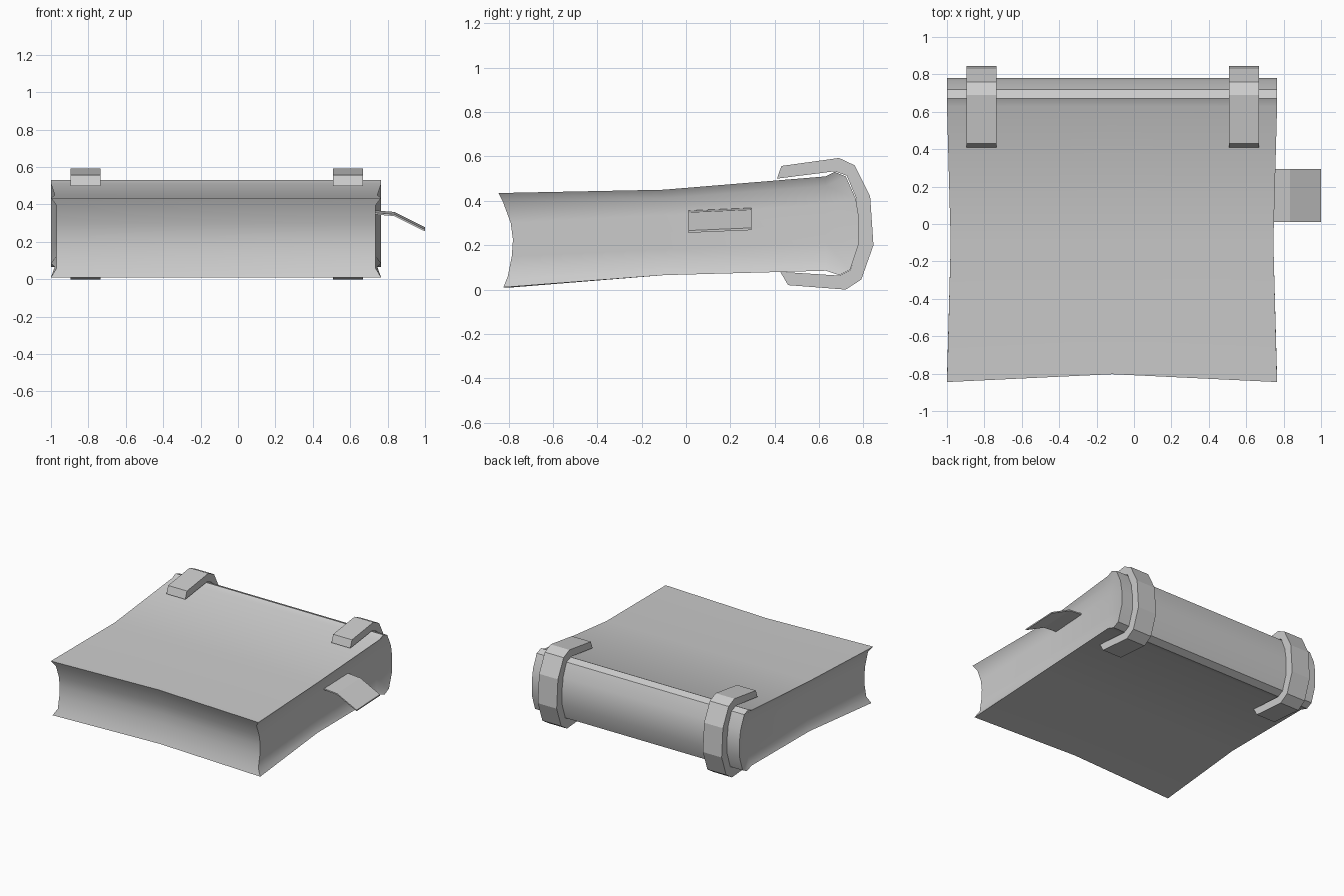
import bpy, bmesh, math

if "Cube" in bpy.data.objects:
    bpy.data.objects.remove(bpy.data.objects["Cube"])

def make_object(name, bm, smooth=None):
    bmesh.ops.recalc_face_normals(bm, faces=bm.faces)
    mesh = bpy.data.meshes.new(name)
    bm.to_mesh(mesh)
    bm.free()
    ob = bpy.data.objects.new(name, mesh)
    bpy.context.collection.objects.link(ob)
    if smooth:
        bpy.ops.object.select_all(action='DESELECT')
        ob.select_set(True)
        bpy.context.view_layer.objects.active = ob
        bpy.ops.object.shade_smooth_by_angle(angle=math.radians(smooth))
    return ob

def extrude_x(name, profile, x0, x1):
    """Solid from a closed YZ profile."""
    bm = bmesh.new()
    face = bm.faces.new([bm.verts.new((x0, y, z)) for y, z in profile])
    new = bmesh.ops.extrude_face_region(bm, geom=[face])['geom']
    bmesh.ops.translate(bm, vec=(x1 - x0, 0, 0),
                        verts=[v for v in new if isinstance(v, bmesh.types.BMVert)])
    return make_object(name, bm)

# Book: YZ columns from fore edge to spine, each running top to bottom
CX, HALF, N = -0.1175, 0.8825, 7
def straight(y, top, bottom):
    fr = (0, .1, .3, .5, .7, .9, 1)
    return [(y, top + (bottom - top) * f) for f in fr]

fore = [(-.845, .435), (-.825, .395), (-.79, .30), (-.78, .225), (-.785, .15), (-.803, .06), (-.823, .01)]
spine = [(.67, .53), (.72, .51), (.765, .41), (.78, .32), (.78, .21), (.74, .09), (.69, .065)]
columns = [  # (points, inset at the cover edges, inset of the page side)
    (fore, 0, .03),
    (straight(-.10, .45, .065), .02, .045),
    (straight(.63, .51, .085), 0, .03),
    (spine, 0, 0),
]
bm = bmesh.new()
grid = {}
for c, (pts, edge, mid) in enumerate(columns):
    for i, (y, z) in enumerate(pts):
        w = HALF - (edge if i in (0, N - 1) else mid)
        for s in (-1, 0, 1):
            if s == 0 and c in (1, 2) and 0 < i < N - 1:
                continue
            bow = .042 if s == 0 and c == 0 else 0
            grid[c, i, s] = bm.verts.new((CX + s * w, y + bow, z))

def quad(*keys):
    bm.faces.new([grid[k] for k in keys])

for c in range(3):
    for s in (-1, 1):
        for i in range(N - 1):          # page sides
            quad((c, i, s), (c, i + 1, s), (c + 1, i + 1, s), (c + 1, i, s))
        for i in (0, N - 1):            # covers
            quad((c, i, 0), (c, i, s), (c + 1, i, s), (c + 1, i, 0))
for c in (0, 3):                        # fore edge and spine
    for s in (-1, 1):
        for i in range(N - 1):
            quad((c, i, 0), (c, i, s), (c, i + 1, s), (c, i + 1, 0))
make_object("book_body", bm, 42)

# Spine clasps
outer = [(.41, .50), (.43, .557), (.69, .593), (.76, .56), (.83, .42),
         (.845, .20), (.79, .045), (.72, 0), (.46, .02), (.425, .08)]
inner = [(.69, .063), (.74, .088), (.78, .21), (.768, .41), (.725, .513), (.67, .533)]
for name, x in (("left_spine_clasp", -.895), ("right_spine_clasp", .508)):
    extrude_x(name, outer + inner, x, x + .16)

# Bookmark: thin bent strip out of the right page side
bm = bmesh.new()
path = [(.70, .350), (.735, .350), (.835, .342), (1.0, .260)]
rings = []
for x, z in path:
    ring = [(0.012, 0), (.295, .012), (.295, .022), (.012, .010)]
    rings.append([bm.verts.new((x, y, z + dz - .004)) for y, dz in ring])
for a, b in zip(rings, rings[1:]):
    for k in range(4):
        bm.faces.new((a[k], a[(k + 1) % 4], b[(k + 1) % 4], b[k]))
bm.faces.new(rings[0])
bm.faces.new(rings[-1])
make_object("bookmark", bm)
